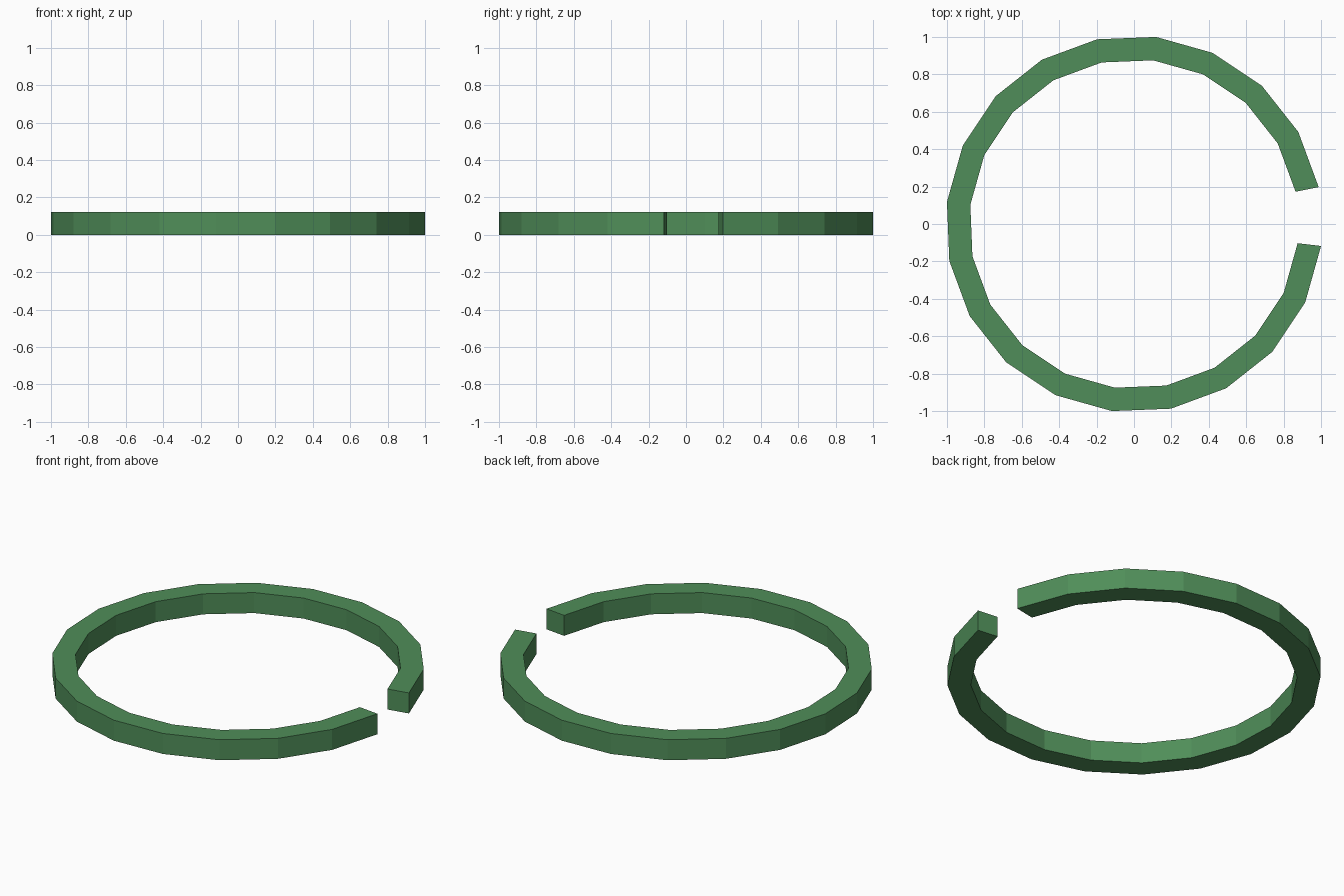
import bpy, bmesh
from math import cos, sin, radians

if "Cube" in bpy.data.objects:
    bpy.data.objects.remove(bpy.data.objects["Cube"])

SIDES, START = 20, 11.3          # 20-sided ring with one segment missing
OUTER, INNER, HEIGHT = 1.007, 0.881, 0.122

# Split ring: sweep a square section round the ring, leaving the gap open
bm = bmesh.new()
profile = [(INNER, 0), (OUTER, 0), (OUTER, HEIGHT), (INNER, HEIGHT)]
sections = []
for i in range(SIDES):
    a = radians(START + i * 360 / SIDES)
    sections.append([bm.verts.new((r * cos(a), r * sin(a), z)) for r, z in profile])
for s, t in zip(sections, sections[1:]):
    for k in range(4):
        n = (k + 1) % 4
        bm.faces.new((s[k], s[n], t[n], t[k]))

# End caps at the gap
bm.faces.new(sections[0])
bm.faces.new(sections[-1])
bmesh.ops.recalc_face_normals(bm, faces=bm.faces)

mesh = bpy.data.meshes.new("split_ring")
bm.to_mesh(mesh)
bm.free()
ring = bpy.data.objects.new("split_ring", mesh)
bpy.context.collection.objects.link(ring)

# Green finish
green = bpy.data.materials.new("green")
green.diffuse_color = (0.08, 0.27, 0.10, 1)
green.use_nodes = True
green.node_tree.nodes["Principled BSDF"].inputs["Base Color"].default_value = green.diffuse_color
mesh.materials.append(green)
